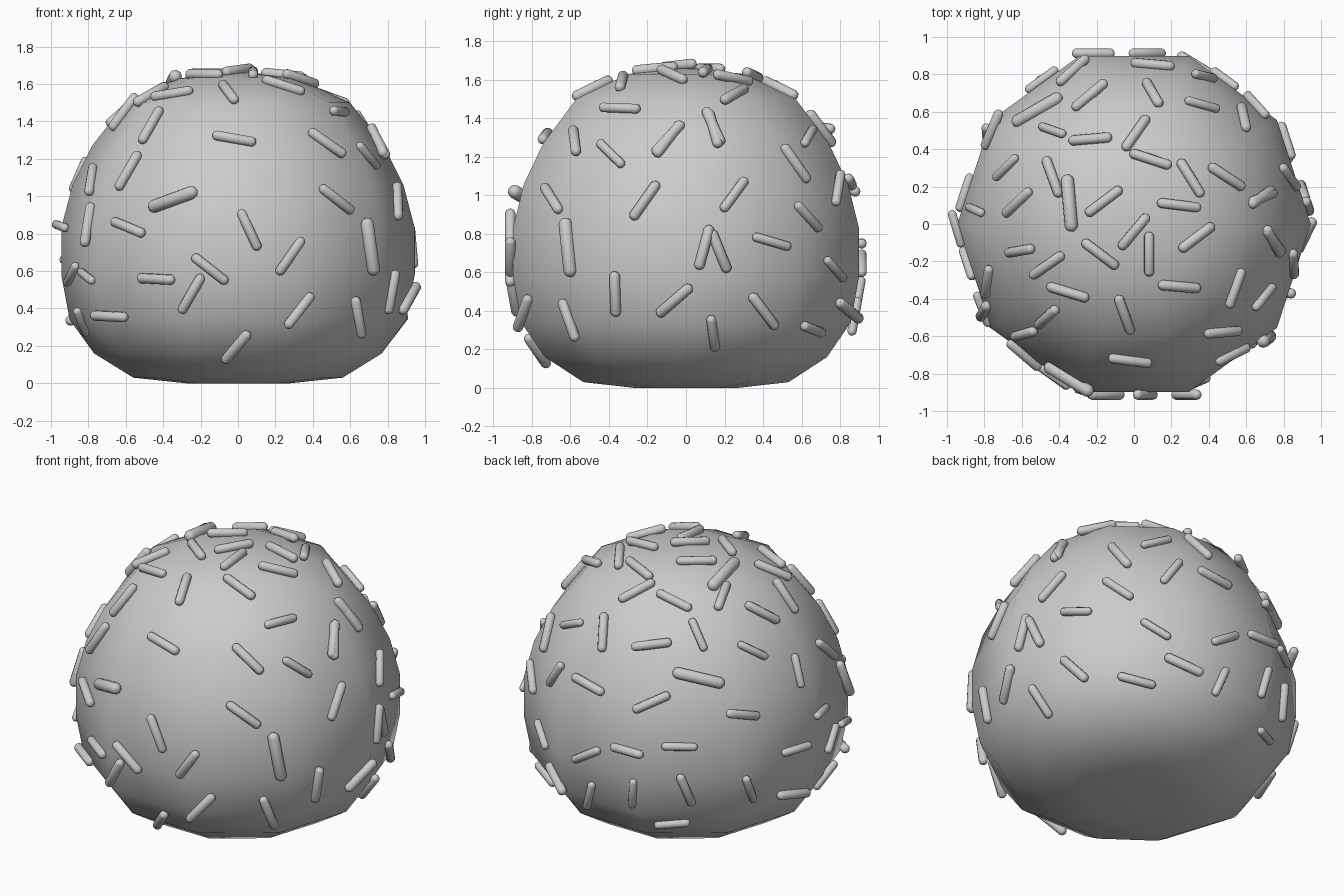
import bpy, bmesh, math, random
from mathutils import Vector, Matrix
from mathutils.bvhtree import BVHTree

default_cube = bpy.data.objects.get("Cube")
if default_cube:
    bpy.data.objects.remove(default_cube)

grey = bpy.data.materials.new("plain grey")
grey.use_nodes = True
shade = (0.6, 0.6, 0.6, 1)
grey.diffuse_color = shade
grey.node_tree.nodes["Principled BSDF"].inputs["Base Color"].default_value = shade


def smooth_mesh(name, bm):
    """Turn a bmesh into a smooth grey mesh."""
    bmesh.ops.recalc_face_normals(bm, faces=bm.faces)
    for face in bm.faces:
        face.smooth = True
    mesh = bpy.data.meshes.new(name)
    bm.to_mesh(mesh)
    mesh.materials.append(grey)
    return mesh


def add_object(name, mesh, matrix):
    obj = bpy.data.objects.new(name, mesh)
    bpy.context.collection.objects.link(obj)
    obj.matrix_world = matrix


# Ball: a ten-sided dome with a flattened base, as rings of (radius, height)
SIDES = 10
profile = [(.28, 0), (.56, .03), (.77, .16), (.9, .34), (.945, .58), (.945, .83),
           (.885, 1.06), (.78, 1.27), (.6, 1.5), (.32, 1.63)]
bm = bmesh.new()
rings = []
for radius, height in profile:
    turns = [math.tau * i / SIDES for i in range(SIDES)]
    rings.append([bm.verts.new((radius * math.cos(t), radius * math.sin(t), height))
                  for t in turns])
base = bm.verts.new((0, 0, 0))
crown = bm.verts.new((0, 0, 1.665))
for i in range(SIDES):
    j = (i + 1) % SIDES
    for low, high in zip(rings, rings[1:]):
        bm.faces.new((low[i], low[j], high[j], high[i]))
    bm.faces.new((rings[0][j], rings[0][i], base))
    bm.faces.new((rings[-1][i], rings[-1][j], crown))
ball_mesh = smooth_mesh("ball", bm)
bm.normal_update()
surface = BVHTree.FromBMesh(bm)
bm.free()
add_object("ball", ball_mesh, Matrix())

# Sprinkle: one capsule lying along its own z, shared by every copy
LENGTH, RADIUS = .24, .028
bm = bmesh.new()
bmesh.ops.create_uvsphere(bm, u_segments=10, v_segments=7, radius=RADIUS)
for vert in bm.verts:
    vert.co.z += math.copysign(LENGTH / 2 - RADIUS, vert.co.z)
sprinkle_mesh = smooth_mesh("sprinkle", bm)
bm.free()

placed = []


def add_sprinkle(point, normal, along, size):
    """Lay a sprinkle on the surface, half sunk, along a tangent."""
    along = along.normalized()
    side = normal.cross(along).normalized()
    turn = Matrix((side, along.cross(side), along)).transposed().to_4x4()
    spot = Matrix.Translation(point + normal * .014)
    placed.append(point)
    add_object(f"sprinkle_{len(placed)}", sprinkle_mesh, spot @ turn @ Matrix.Scale(size, 4))


# Sprinkles set by hand: (across, up, tilt in degrees) on the top, front and left
X, Y, Z = Vector((1, 0, 0)), Vector((0, 1, 0)), Vector((0, 0, 1))
layout = [
    (Z, X, Y, [(.1, .84, -5), (-.23, .68, 40), (.1, .69, -60), (-.32, .81, 42),
               (-.51, .6, 30), (-.23, .45, 5), (.01, .48, 55), (.09, .34, -18),
               (.3, .24, -58), (.49, .25, -33), (.24, .1, -7), (.68, .14, 22),
               (-.43, .25, -70), (-.34, .11, -85), (-.16, .12, 37), (0, -.04, 50),
               (.08, -.16, 90), (-.18, -.16, -37), (.33, -.07, 37), (.24, -.33, -5),
               (-.05, -.48, -70), (-.46, -.22, 35), (-.35, -.36, -17), (-.6, -.14, 10),
               (-.46, -.49, 42), (.47, -.57, 5), (.74, -.09, -55)]),
    (-Y, X, Z, [(-.58, 1.13, 60), (-.34, .98, 20), (-.58, .83, -23), (-.02, 1.3, -10),
                (.52, .98, -38), (.06, .82, -65), (.28, .68, 55), (-.15, .61, -38),
                (-.25, .48, 60), (-.43, .56, -3), (-.68, .36, -3), (.32, .39, 52),
                (-.01, .2, 50), (.7, .73, -82), (.81, .49, 80)]),
    (X, Y, Z, [(-.09, 1.29, 47), (.14, 1.35, -65), (-.21, .97, 55), (.09, .73, 75),
               (.17, .71, -68), (.4, .4, -53), (.56, 1.16, -55)]),
]
long_ones = {(-.51, .6), (-.34, .11), (.7, .73), (-.34, .98)}
for toward, across, up, spots in layout:
    for a, b, tilt in spots:
        point, normal, _, _ = surface.ray_cast(toward * 3 + across * a + up * b, -toward)
        t = math.radians(tilt)
        along = across * math.cos(t) + up * math.sin(t)
        along -= toward * (along.dot(normal) / toward.dot(normal))
        add_sprinkle(point, normal, along, 1.3 if (a, b) in long_ones else 1)

# Sprinkles scattered over the back and the gaps, kept apart from the others
random.seed(4)
target = len(placed) + 34
for _ in range(3000):
    if len(placed) == target:
        break
    t = random.uniform(0, math.tau)
    outward = Vector((math.cos(t), math.sin(t), 0))
    height = random.uniform(.25, 1.45)
    point, normal, _, _ = surface.ray_cast(outward * 3 + Z * height, -outward)
    crowded = min((point - p).length for p in placed) < .25
    on_front = point.y < -.35 and abs(point.x) < .6
    if crowded or on_front:
        continue
    spin = Matrix.Rotation(random.uniform(0, math.pi), 3, normal)
    add_sprinkle(point, normal, spin @ normal.cross(Z).normalized(), random.uniform(.85, 1.05))
